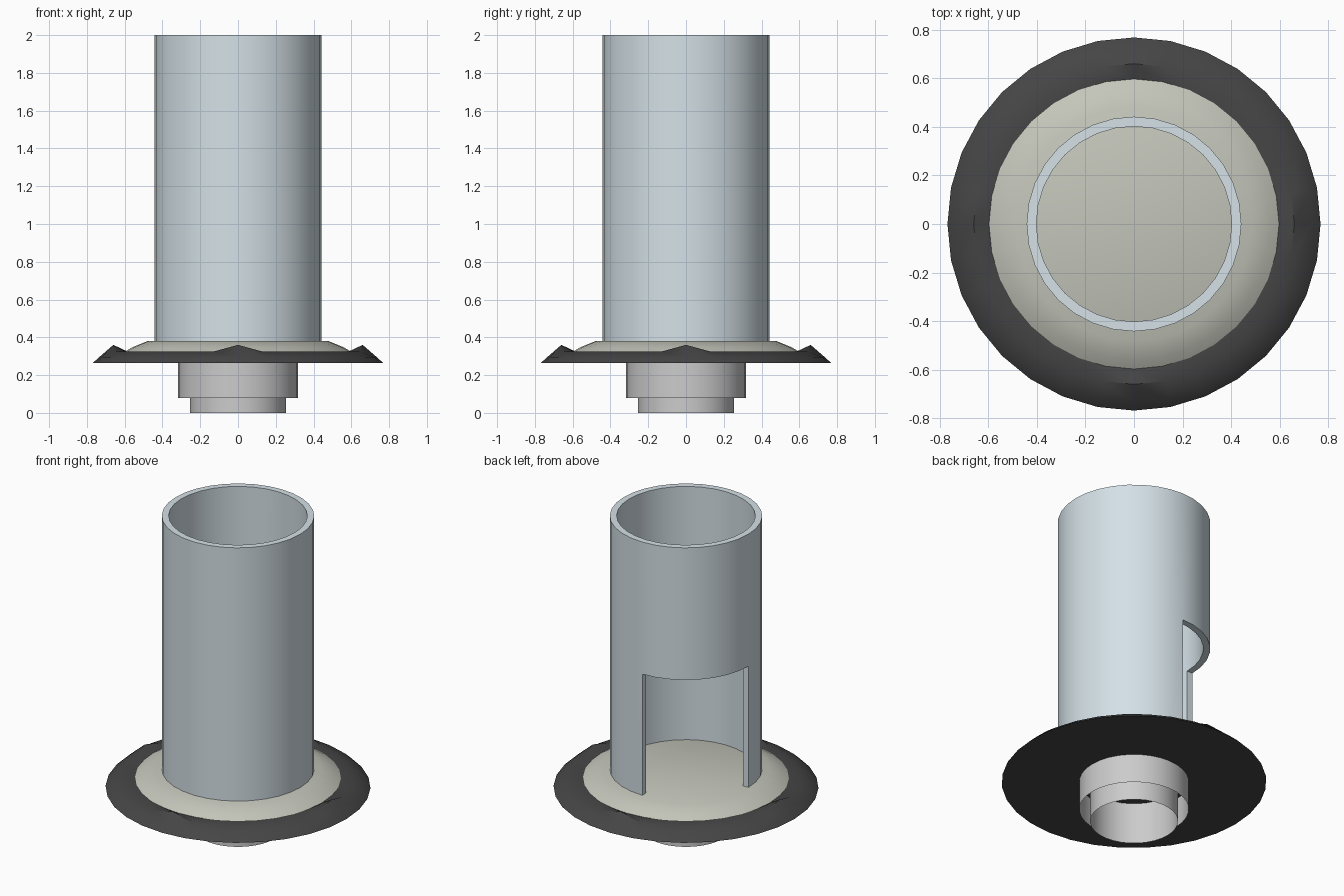
import bpy, bmesh, math

if "Cube" in bpy.data.objects:
    bpy.data.objects.remove(bpy.data.objects["Cube"])

SEGS = 32


def material(name, rgb):
    m = bpy.data.materials.new(name)
    m.diffuse_color = (*rgb, 1)
    m.use_nodes = True
    m.node_tree.nodes["Principled BSDF"].inputs["Base Color"].default_value = m.diffuse_color
    return m


def finish(name, bm, mat=None, angle=40):
    bmesh.ops.recalc_face_normals(bm, faces=bm.faces)
    me = bpy.data.meshes.new(name)
    bm.to_mesh(me)
    bm.free()
    ob = bpy.data.objects.new(name, me)
    bpy.context.collection.objects.link(ob)
    if mat:
        me.materials.append(mat)
    bpy.ops.object.select_all(action='DESELECT')
    ob.select_set(True)
    bpy.context.view_layer.objects.active = ob
    bpy.ops.object.shade_smooth_by_angle(angle=math.radians(angle))
    return ob


def ring(bm, r, z):
    return [bm.verts.new((r * math.cos(2 * math.pi * k / SEGS),
                          r * math.sin(2 * math.pi * k / SEGS), z)) for k in range(SEGS)]


def lathe(bm, profile, cap_start=False, cap_end=False):
    rings = [ring(bm, r, z) for r, z in profile]
    for a, b in zip(rings, rings[1:]):
        for k in range(SEGS):
            n = (k + 1) % SEGS
            bm.faces.new((a[k], a[n], b[n], b[k]))
    if cap_start:
        bm.faces.new(rings[0])
    if cap_end:
        bm.faces.new(rings[-1])
    return rings


blue = material("pale_blue", (0.66, 0.75, 0.80))
tan = material("stone", (0.55, 0.56, 0.49))
black = material("rubber", (0.06, 0.06, 0.06))

# Chamber tube: walled cylinder, back-left quarter open below the lintel
bm = bmesh.new()
R, r = 0.442, 0.402
zs = (0.38, 1.155, 2.0)
outer = [ring(bm, R, z) for z in zs]
inner = [ring(bm, r, z) for z in zs]
first, last = SEGS // 4, SEGS // 2
for k in range(SEGS):
    n = (k + 1) % SEGS
    low = 1 if first <= k < last else 0
    for wall in (outer, inner):
        for i in range(low, 2):
            bm.faces.new((wall[i][k], wall[i][n], wall[i + 1][n], wall[i + 1][k]))
    for i in (low, 2):
        bm.faces.new((outer[i][k], outer[i][n], inner[i][n], inner[i][k]))
for k in (first, last):
    bm.faces.new((outer[0][k], inner[0][k], inner[1][k], outer[1][k]))
bmesh.ops.delete(bm, geom=[v for v in bm.verts if not v.link_faces], context='VERTS')
finish("chamber_tube", bm, blue)

# Raised floor disc with sloping edge
bm = bmesh.new()
lathe(bm, [(0.48, 0.38), (0.56, 0.347), (0.597, 0.325)], cap_start=True, cap_end=True)
finish("floor_disc", bm, tan)

# Dark flange with four small peaks on its ridge
bm = bmesh.new()
rings = lathe(bm, [(0.597, 0.325), (0.66, 0.325), (0.735, 0.295), (0.768, 0.265)], cap_end=True)
for k in range(0, SEGS, SEGS // 4):
    rings[1][k].co.z = 0.36
finish("base_flange", bm, black)

# Two open sleeves under the flange
for name, rad, z0 in (("outer_sleeve", 0.318, 0.08), ("inner_sleeve", 0.255, 0.0)):
    bm = bmesh.new()
    lathe(bm, [(rad, z0), (rad, 0.265)])
    finish(name, bm)
